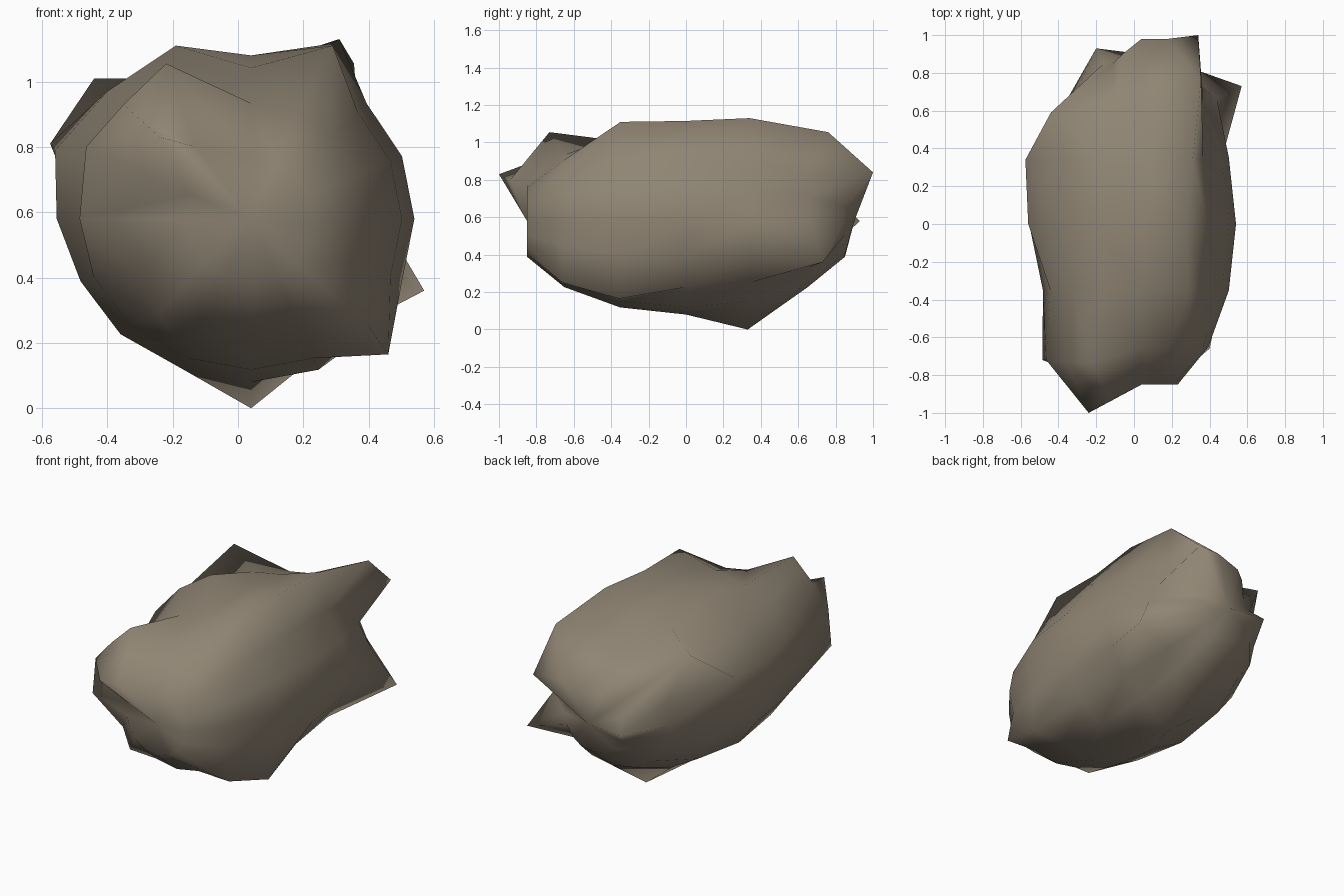
import bpy, bmesh, math

if "Cube" in bpy.data.objects:
    bpy.data.objects.remove(bpy.data.objects["Cube"])

SEGS, RINGS = 16, 8          # sphere with poles along y
CX, CZ = 0.04, 0.58          # rock axis

# Chips and bulges: (ring from front, segment from +x towards +z) -> position
BUMPS = {
    (1, 6): (-0.24, -1.00, 0.83), (1, 5): (-0.13, -0.94, 0.80),
    (2, 5): (-0.22, -0.73, 1.055),
    (2, 6): (-0.35, -0.73, 0.93), (2, 7): (-0.465, -0.72, 0.80),
    (2, 8): (-0.485, -0.72, 0.58), (2, 9): (-0.30, -0.69, 0.41),
    (2, 10): (-0.245, -0.70, 0.29), (2, 14): (0.40, -0.66, 0.25),
    (3, 3): (0.29, -0.35, 1.11), (3, 14): (0.46, -0.36, 0.165),
    (4, 3): (0.28, 0.0, 1.115), (4, 5): (-0.19, 0.0, 1.11),
    (4, 6): (-0.40, 0.0, 0.97), (4, 7): (-0.56, 0.0, 0.79),
    (4, 8): (-0.555, 0.0, 0.58),
    (5, 3): (0.31, 0.34, 1.13), (5, 7): (-0.575, 0.34, 0.81),
    (5, 12): (0.04, 0.33, 0.0),
    (6, 0): (0.44, 0.66, 0.58),
    (6, 3): (0.355, 0.76, 1.055), (6, 6): (-0.44, 0.59, 1.01),
    (6, 15): (0.57, 0.73, 0.36),
    (7, 2): (0.34, 1.00, 0.84), (7, 3): (0.18, 0.98, 0.85),
    (7, 4): (0.04, 0.98, 0.80), (7, 5): (-0.06, 0.90, 0.80),
    (7, 8): (-0.20, 0.93, 0.58),
}


def surface_point(k, j):
    """Plain ellipsoid point, fuller on the left, unless a bump replaces it."""
    if (k, j) in BUMPS:
        return BUMPS[(k, j)]
    t, a = math.pi * k / RINGS, 2 * math.pi * j / SEGS
    c, s = math.cos(a), math.sin(a)
    rx = 0.50 if c > 0 else (0.565 if k >= 3 else 0.52)
    if abs(c) < 0.5:
        rx = 0.54
    return (CX + rx * c * math.sin(t), -0.92 * math.cos(t),
            CZ + 0.5 * s * math.sin(t))


# Rock body
bm = bmesh.new()
rings = [[bm.verts.new(surface_point(k, j)) for j in range(SEGS)]
         for k in range(1, RINGS)]
front = bm.verts.new((CX, -0.85, CZ))
back = bm.verts.new((CX, 0.90, CZ))
for j in range(SEGS):
    n = (j + 1) % SEGS
    bm.faces.new((front, rings[0][j], rings[0][n]))
    bm.faces.new((back, rings[-1][n], rings[-1][j]))
    for r0, r1 in zip(rings, rings[1:]):
        bm.faces.new((r0[j], r1[j], r1[n], r0[n]))
bmesh.ops.recalc_face_normals(bm, faces=bm.faces)
for f in bm.faces:
    f.smooth = True

mesh = bpy.data.meshes.new("rock")
bm.to_mesh(mesh)
bm.free()

# Stone colour
stone = bpy.data.materials.new("warm grey stone")
stone.diffuse_color = (0.28, 0.235, 0.175, 1)
stone.use_nodes = True
stone.node_tree.nodes["Principled BSDF"].inputs["Base Color"].default_value = stone.diffuse_color
mesh.materials.append(stone)

rock = bpy.data.objects.new("rock", mesh)
bpy.context.collection.objects.link(rock)
